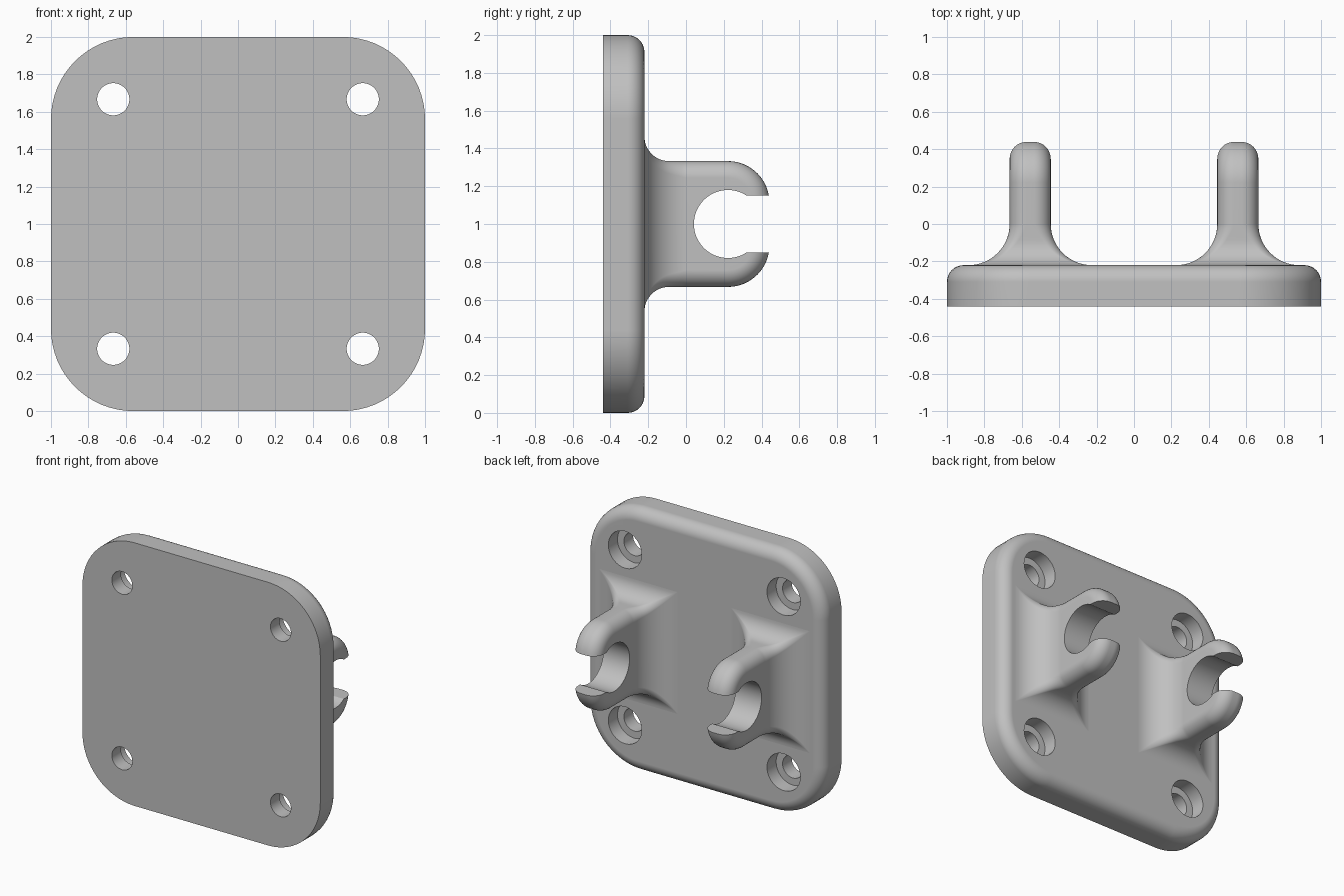
import bpy, bmesh
from math import sin, cos, pi, sqrt, radians
from mathutils import Matrix, Vector

cube = bpy.data.objects.get("Cube")
if cube:
    bpy.data.objects.remove(cube)

grey = bpy.data.materials.new("plain_grey")
grey.use_nodes = True
grey.diffuse_color = (0.53, 0.53, 0.53, 1)
grey.node_tree.nodes["Principled BSDF"].inputs["Base Color"].default_value = (0.53, 0.53, 0.53, 1)

BACK = -0.22     # plane of the plate's rear face
ROUND = 0.089    # radius of the rounded outer edges


def make_object(name, bm):
    bmesh.ops.recalc_face_normals(bm, faces=bm.faces)
    mesh = bpy.data.meshes.new(name)
    bm.to_mesh(mesh)
    bm.free()
    mesh.materials.append(grey)
    obj = bpy.data.objects.new(name, mesh)
    bpy.context.collection.objects.link(obj)
    return obj


def loft(bm, rings):
    """Join closed rings of equal length; returns the vertex rings."""
    rows = [[bm.verts.new(p) for p in ring] for ring in rings]
    for a, b in zip(rows, rows[1:]):
        for i in range(len(a)):
            j = (i + 1) % len(a)
            bm.faces.new((a[i], a[j], b[j], b[i]))
    return rows


def cylinder(bm, radius, centre, length, axis):
    turn = Matrix.Rotation(pi / 2, 4, axis)
    bmesh.ops.create_cone(bm, cap_ends=True, segments=64, radius1=radius, radius2=radius,
                          depth=length, matrix=Matrix.Translation(centre) @ turn)


def cut(obj, cutter):
    mod = obj.modifiers.new("cut", 'BOOLEAN')
    mod.operation = 'DIFFERENCE'
    mod.solver = 'EXACT'
    mod.object = cutter
    bpy.context.view_layer.objects.active = obj
    bpy.ops.object.modifier_apply(modifier=mod.name)
    bpy.data.objects.remove(cutter)


def finish(obj):
    bpy.ops.object.select_all(action='DESELECT')
    obj.select_set(True)
    bpy.context.view_layer.objects.active = obj
    bpy.ops.object.shade_smooth_by_angle(angle=radians(30))
    mod = obj.modifiers.new("even_shading", 'WEIGHTED_NORMAL')
    mod.keep_sharp = True


# Mounting plate: rounded square with a rounded rear edge
def plate_ring(y, inset, corner=0.44, steps=16):
    ring = []
    for q in range(4):
        mid = pi / 4 + q * pi / 2
        cx, cz = [(1 - corner) * (1 if f(mid) > 0 else -1) for f in (cos, sin)]
        for i in range(steps + 1):
            a = q * pi / 2 + i / steps * pi / 2
            ring.append((cx + (corner - inset) * cos(a), y, 1 + cz + (corner - inset) * sin(a)))
    return ring


bm = bmesh.new()
rings = [plate_ring(-0.44, 0)]
for i in range(9):
    a = i / 8 * pi / 2
    rings.append(plate_ring(BACK - ROUND * (1 - sin(a)), ROUND * (1 - cos(a))))
rows = loft(bm, rings)
bm.faces.new(rows[0])
bm.faces.new(rows[-1])
plate = make_object("mounting_plate", bm)

# Counterbored screw holes in the four corners
for radius, start, end in ((0.086, -0.6, 0), (0.14, BACK - 0.11, 0)):
    bm = bmesh.new()
    for x in (-0.667, 0.667):
        for z in (0.333, 1.667):
            cylinder(bm, radius, (x, (start + end) / 2, z), end - start, 'X')
    cut(plate, make_object("hole_cutter", bm))
finish(plate)


# Clip arms: flared foot, rounded edges and a rounded tip
def arm_ring(cx, y, z, normal, width, edge, steps=8):
    """Upper edge strip across x, then its mirror image below."""
    half = []
    for i in range(steps + 1):
        a = i / steps * pi / 2
        half.append((width - edge + edge * cos(a), edge * (1 - sin(a))))
    strip = half + [(-x, d) for x, d in reversed(half)]
    upper = [(cx + x, y - d * normal[0], 1 + z - d * normal[1]) for x, d in strip]
    return upper + [(x, py, 2 - pz) for x, py, pz in reversed(upper)]


def clip_arm(name, cx):
    width, height, flare, foot, corner = 0.11, 0.333, 0.22, 0.13, 0.22
    up = (0, 1)
    rings = [arm_ring(cx, BACK - 0.01, height + foot, up, width + flare, 0.001)]
    for i in range(17):
        a = i / 16 * pi / 2
        rise = flare * (1 - cos(a))
        rest = max(foot - rise, 0)
        rings.append(arm_ring(cx, BACK + rise, height + foot - sqrt(foot ** 2 - rest ** 2), up,
                              width + flare * (1 - sin(a)), 0.001 + (ROUND - 0.001) * i / 16))
    for i in range(17):
        a = i / 16 * pi / 2
        rings.append(arm_ring(cx, 0.222 + corner * sin(a), height - corner + corner * cos(a),
                              (sin(a), cos(a)), width, ROUND))
    bm = bmesh.new()
    rows = loft(bm, rings)
    bm.faces.new(rows[0])
    tip, n = rows[-1], len(rows[-1])
    for i in range(n // 2 - 1):
        bm.faces.new((tip[i], tip[i + 1], tip[n - 2 - i], tip[n - 1 - i]))
    arm = make_object(name, bm)

    # Round seat, then the open mouth
    bm = bmesh.new()
    cylinder(bm, 0.18, (cx, 0.222, 1), 1, 'Y')
    cut(arm, make_object("seat_cutter", bm))
    bm = bmesh.new()
    bmesh.ops.create_cube(bm, size=1)
    bmesh.ops.scale(bm, vec=(1, 0.4, 0.3), verts=bm.verts)
    bmesh.ops.translate(bm, vec=Vector((cx, 0.43, 1)), verts=bm.verts)
    cut(arm, make_object("mouth_cutter", bm))
    finish(arm)


clip_arm("left_clip_arm", 0.555)
clip_arm("right_clip_arm", -0.555)
